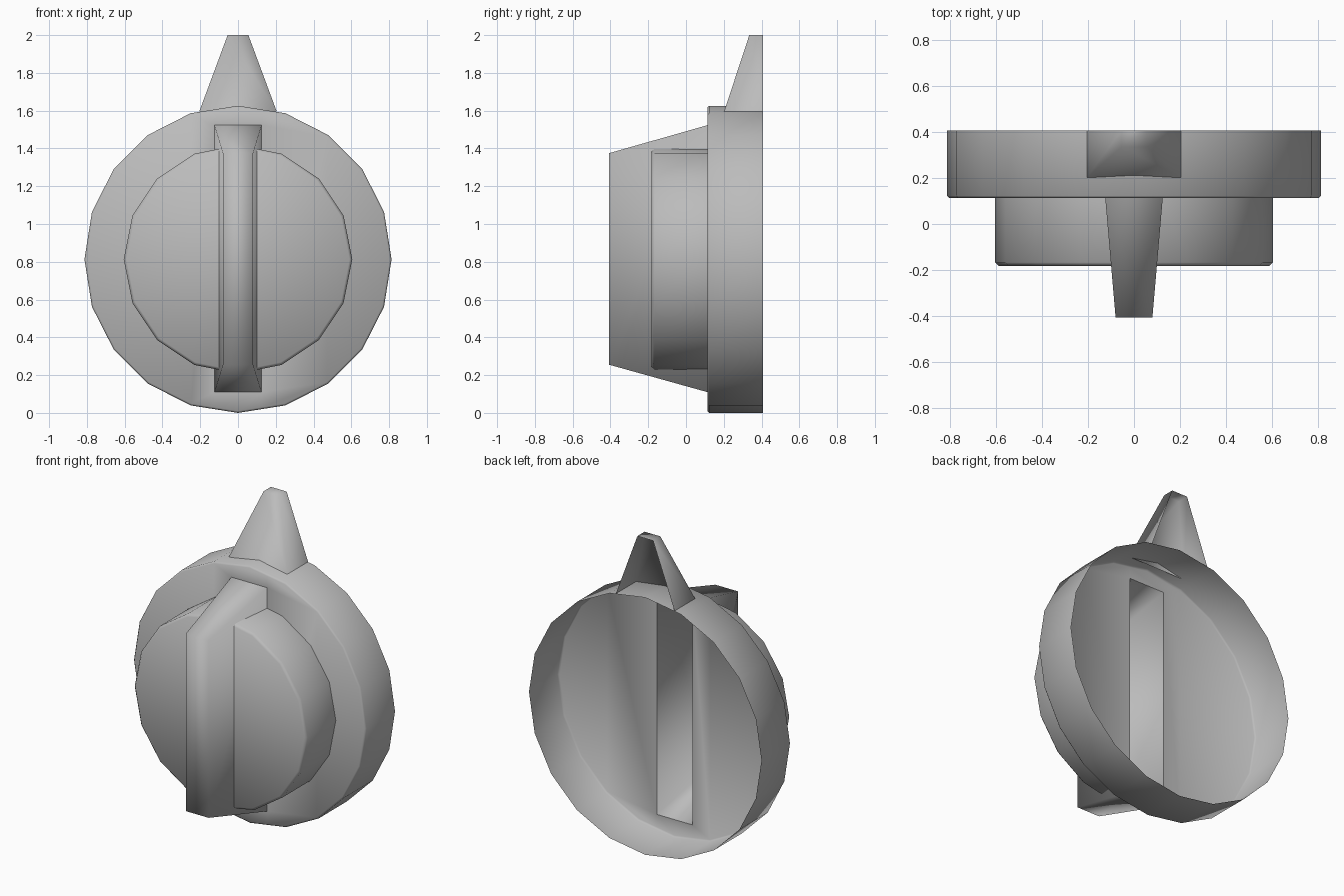
import bpy, bmesh
from math import sin, cos, pi
from mathutils import Vector

cube = bpy.data.objects.get("Cube")
if cube:
    bpy.data.objects.remove(cube, do_unlink=True)

AXIS_Z = 0.813                      # height of the dial's centre
FACE_Y = 0.113                      # front plane of the base

grey = bpy.data.materials.new("plain grey")
grey.use_nodes = True
grey.diffuse_color = (0.5, 0.5, 0.5, 1)
grey.node_tree.nodes["Principled BSDF"].inputs["Base Color"].default_value = (0.5, 0.5, 0.5, 1)


def loft(rings):
    """Skin matching rings, closing the first one with a cap."""
    bm = bmesh.new()
    loops = [[bm.verts.new(p) for p in ring] for ring in rings]
    cap = bm.faces.new(loops[0])
    for a, b in zip(loops, loops[1:]):
        for i in range(len(a)):
            j = (i + 1) % len(a)
            bm.faces.new((a[i], a[j], b[j], b[i]))
    bmesh.ops.recalc_face_normals(bm, faces=bm.faces)
    cap.normal_update()
    return bm, cap


def circle(sides, r, y):
    return [(r * cos(2 * pi * i / sides), y, AXIS_Z + r * sin(2 * pi * i / sides))
            for i in range(sides)]


def rect_y(hx, y, z0, z1):
    return [(-hx, y, z0), (hx, y, z0), (hx, y, z1), (-hx, y, z1)]


def cut(bm, faces, co, normal):
    geom = set(faces)
    for f in faces:
        geom.update(f.edges)
        geom.update(f.verts)
    bmesh.ops.bisect_plane(bm, geom=list(geom), dist=1e-5, plane_co=co, plane_no=normal)


def finish(name, bm):
    mesh = bpy.data.meshes.new(name)
    bm.normal_update()
    bm.to_mesh(mesh)
    bm.free()
    mesh.materials.append(grey)
    for p in mesh.polygons:
        p.use_smooth = True
    obj = bpy.data.objects.new(name, mesh)
    bpy.context.collection.objects.link(obj)
    return obj


# Grip: hollow tapered bar, open at the back
grip_front, grip_back = 0.08, 0.125
slot_low, slot_high = 0.11, 1.523
bm, _ = loft([rect_y(grip_front, -0.407, 0.255, 1.375),
              rect_y(grip_back, FACE_Y, slot_low, slot_high)])
finish("grip", bm)

# Base: shallow open-backed cup with a slot behind the grip
bm, _ = loft([circle(20, 0.803, FACE_Y), circle(20, 0.813, FACE_Y + 0.01),
              circle(20, 0.813, 0.407)])


def front_faces():
    return [f for f in bm.faces if f.calc_center_median().y < FACE_Y + 0.001]


for s in (-1, 1):
    cut(bm, front_faces(), (s * grip_back, 0, 0), (1, 0, 0))
for z in (slot_low, slot_high):
    middle = [f for f in front_faces() if abs(f.calc_center_median().x) < grip_back - 0.01]
    cut(bm, middle, (0, 0, z), (0, 0, 1))
hole = [f for f in front_faces()
        if abs(f.calc_center_median().x) < grip_back - 0.01
        and slot_low < f.calc_center_median().z < slot_high]
bmesh.ops.delete(bm, geom=hole, context="FACES")
finish("base", bm)

# Raised dial: two half discs trimmed along the sloping grip sides
bm, _ = loft([circle(16, 0.59, -0.182), circle(16, 0.605, -0.167),
              circle(16, 0.605, FACE_Y)])
run, rise = FACE_Y + 0.407, grip_back - grip_front
for s in (-1, 1):
    cut(bm, bm.faces[:], (s * grip_front, -0.407, 0), Vector((s * run, -rise, 0)).normalized())
inner = []
for f in bm.faces:
    c = f.calc_center_median()
    if abs(c.x) < grip_front + (c.y + 0.407) * rise / run - 1e-4:
        inner.append(f)
bmesh.ops.delete(bm, geom=inner, context="FACES")
finish("raised_dial", bm)


# Pointer: tapered shell, open at the back and underneath
def rect_z(hx, y, z):
    return [(-hx, y, z), (hx, y, z), (hx, 0.407, z), (-hx, 0.407, z)]


bm, _ = loft([rect_z(0.055, 0.335, 2.0), rect_z(0.205, 0.202, 1.596)])
back = [f for f in bm.faces if all(v.co.y > 0.4 for v in f.verts)]
bmesh.ops.delete(bm, geom=back, context="FACES")
finish("pointer", bm)
